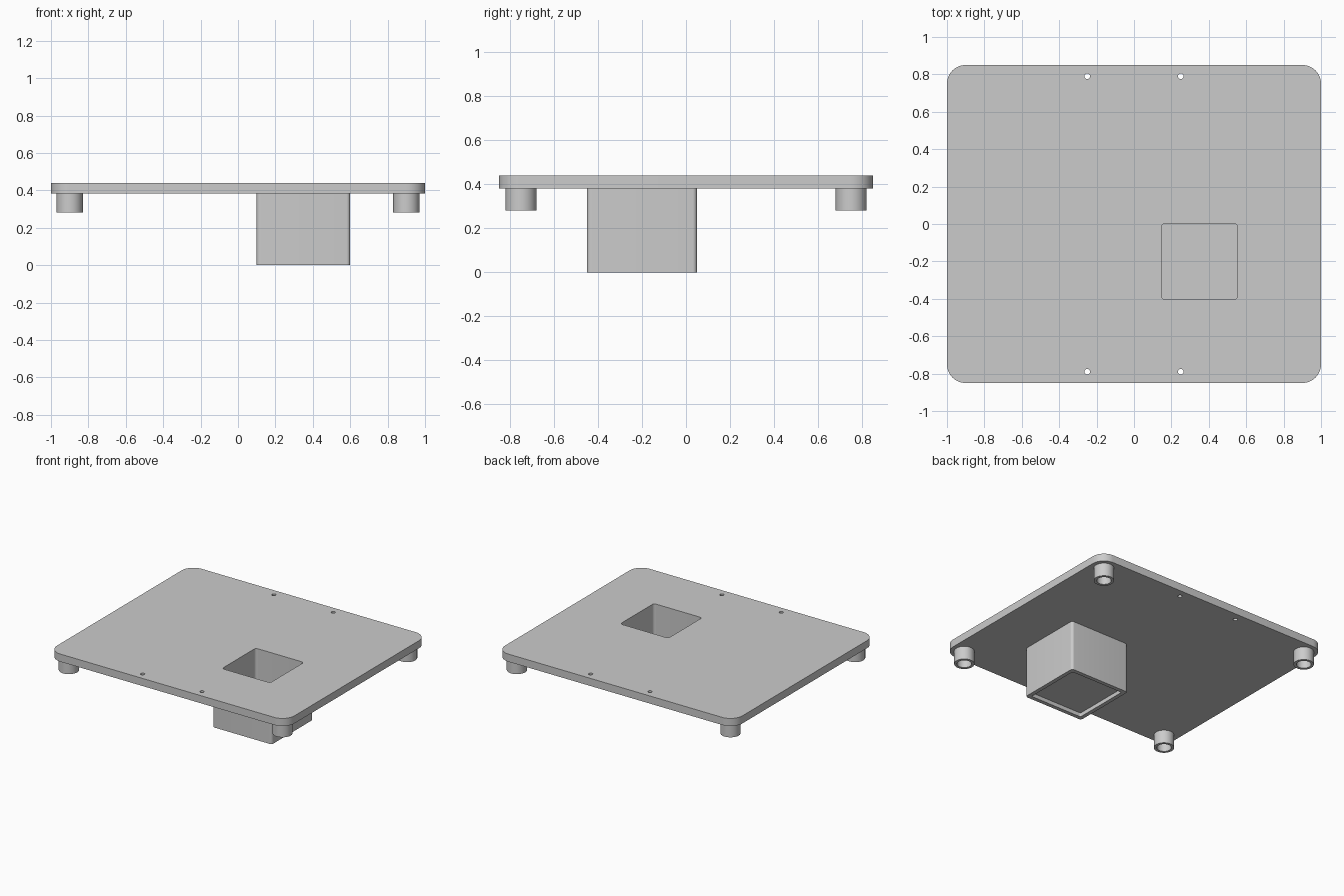
import bpy, bmesh, math

if "Cube" in bpy.data.objects:
    bpy.data.objects.remove(bpy.data.objects["Cube"])

grey = bpy.data.materials.new("light_grey")
grey.diffuse_color = (0.6, 0.6, 0.6, 1)
grey.use_nodes = True
grey.node_tree.nodes["Principled BSDF"].inputs["Base Color"].default_value = grey.diffuse_color

PLATE_Z, TOP_Z, LEG_Z = 0.382, 0.44, 0.282


def prism(name, outline, z0, z1):
    """Extrude a closed 2D outline from z0 to z1."""
    bm = bmesh.new()
    face = bm.faces.new([bm.verts.new((x, y, z0)) for x, y in outline])
    ext = bmesh.ops.extrude_face_region(bm, geom=[face])["geom"]
    top = [v for v in ext if isinstance(v, bmesh.types.BMVert)]
    bmesh.ops.translate(bm, verts=top, vec=(0, 0, z1 - z0))
    bmesh.ops.recalc_face_normals(bm, faces=bm.faces)
    mesh = bpy.data.meshes.new(name)
    bm.to_mesh(mesh)
    bm.free()
    mesh.materials.append(grey)
    obj = bpy.data.objects.new(name, mesh)
    bpy.context.collection.objects.link(obj)
    return obj


def rounded_rect(cx, cy, w, d, r, seg=8):
    pts = []
    for k, (sx, sy) in enumerate([(1, 1), (-1, 1), (-1, -1), (1, -1)]):
        for i in range(seg + 1):
            a = math.pi / 2 * (k + i / seg)
            pts.append((cx + sx * (w / 2 - r) + r * math.cos(a),
                        cy + sy * (d / 2 - r) + r * math.sin(a)))
    return pts


def circle(cx, cy, r, n=40):
    return [(cx + r * math.cos(2 * math.pi * i / n),
             cy + r * math.sin(2 * math.pi * i / n)) for i in range(n)]


def finish(obj, cutters=()):
    """Cut the openings, then shade smooth with sharp edges kept."""
    bpy.ops.object.select_all(action='DESELECT')
    bpy.context.view_layer.objects.active = obj
    obj.select_set(True)
    for c in cutters:
        mod = obj.modifiers.new("cut", 'BOOLEAN')
        mod.operation, mod.solver, mod.object = 'DIFFERENCE', 'EXACT', c
        bpy.ops.object.modifier_apply(modifier=mod.name)
        bpy.data.objects.remove(c)
    bpy.ops.object.shade_smooth_by_angle(angle=math.radians(30))


# Top plate with pocket opening and four small screw holes
plate = prism("top_plate", rounded_rect(0, 0, 2, 1.7, 0.1, 12), PLATE_Z, TOP_Z)
cuts = [prism("opening_cutter", rounded_rect(0.35, -0.2, 0.406, 0.406, 0.02), 0.3, 0.5)]
for x in (-0.25, 0.25):
    for y in (-0.79, 0.79):
        cuts.append(prism("hole_cutter", circle(x, y, 0.015, 24), 0.3, 0.5))
finish(plate, cuts)

# Hanging pocket box, deep from above and with a shallow recess below
box = prism("pocket_box", rounded_rect(0.35, -0.2, 0.5, 0.5, 0.02), 0, PLATE_Z)
finish(box, [
    prism("pocket_cutter", rounded_rect(0.35, -0.2, 0.406, 0.406, 0.02), 0.06, 0.5),
    prism("recess_cutter", rounded_rect(0.35, -0.2, 0.44, 0.44, 0.01), -0.1, 0.03)])

# Hollow round feet at the corners
for sx, side in ((-1, "left"), (1, "right")):
    for sy, end in ((-1, "front"), (1, "back")):
        foot = prism(f"{end}_{side}_foot", circle(sx * 0.9, sy * 0.75, 0.07), LEG_Z, PLATE_Z)
        finish(foot, [prism("foot_cutter", circle(sx * 0.9, sy * 0.75, 0.05), 0.2, 0.5)])
